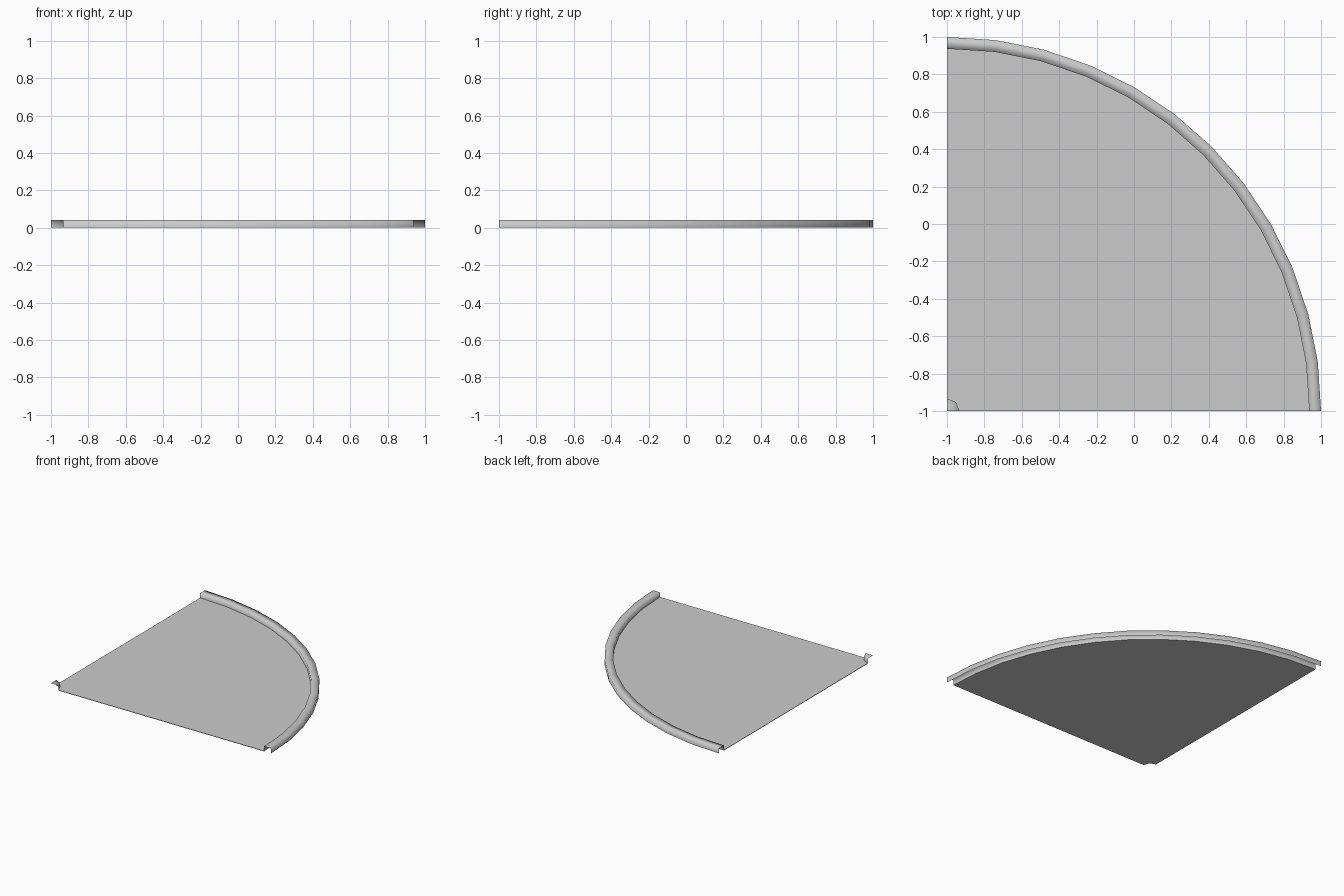
import bpy, bmesh
from math import cos, sin, pi

if "Cube" in bpy.data.objects:
    bpy.data.objects.remove(bpy.data.objects["Cube"])

CENTRE = (-1.0, -1.0)   # corner of the quarter disc
H = 0.042               # height of the raised edge
R_OUT, R_IN, R_HUB = 2.0, 1.937, 0.067
SEG, HUB_SEG = 12, 2


def arc(r, z, n):
    return [(CENTRE[0] + r * cos(pi / 2 * i / n),
             CENTRE[1] + r * sin(pi / 2 * i / n), z) for i in range(n + 1)]


def finish(name, bm, inward=False, smooth=False):
    bm.normal_update()
    if inward:
        bmesh.ops.reverse_faces(bm, faces=bm.faces[:])
    me = bpy.data.meshes.new(name)
    bm.to_mesh(me)
    bm.free()
    me.polygons.foreach_set("use_smooth", [smooth] * len(me.polygons))
    ob = bpy.data.objects.new(name, me)
    bpy.context.collection.objects.link(ob)
    return ob


def sweep(name, profile, n):
    """Quarter-turn sweep of an (r, z) profile; r = 0 closes to a point."""
    bm = bmesh.new()
    rings = []
    for r, z in profile:
        if r == 0:
            rings.append([bm.verts.new((*CENTRE, z))] * (n + 1))
        else:
            rings.append([bm.verts.new(p) for p in arc(r, z, n)])
    for a, b in zip(rings, rings[1:]):
        for i in range(n):
            quad = [a[i], b[i], b[i + 1], a[i + 1]]
            bm.faces.new(list(dict.fromkeys(quad)))
    # the shell is lit from its hollow side, with soft shading over the corners
    return finish(name, bm, inward=True, smooth=True)


# thin quarter-round floor with a small notch at the corner
bm = bmesh.new()
outline = arc(R_IN, 0, SEG) + arc(R_HUB, 0, HUB_SEG)[::-1]
bottom = bm.faces.new([bm.verts.new(p) for p in outline])
ext = bmesh.ops.extrude_face_region(bm, geom=[bottom], use_keep_orig=True)
for v in ext["geom"]:
    if isinstance(v, bmesh.types.BMVert):
        v.co.z = 0.004
bmesh.ops.recalc_face_normals(bm, faces=bm.faces[:])
finish("floor_plate", bm)

# hollow raised rim, open underneath and at both ends
sweep("outer_rim", [(R_IN, 0), (R_IN, H), (R_OUT, H), (R_OUT, 0)], SEG)

# small raised hub at the corner: flat cap and outer wall
sweep("corner_hub", [(0, H), (R_HUB, H), (R_HUB, 0)], HUB_SEG)
